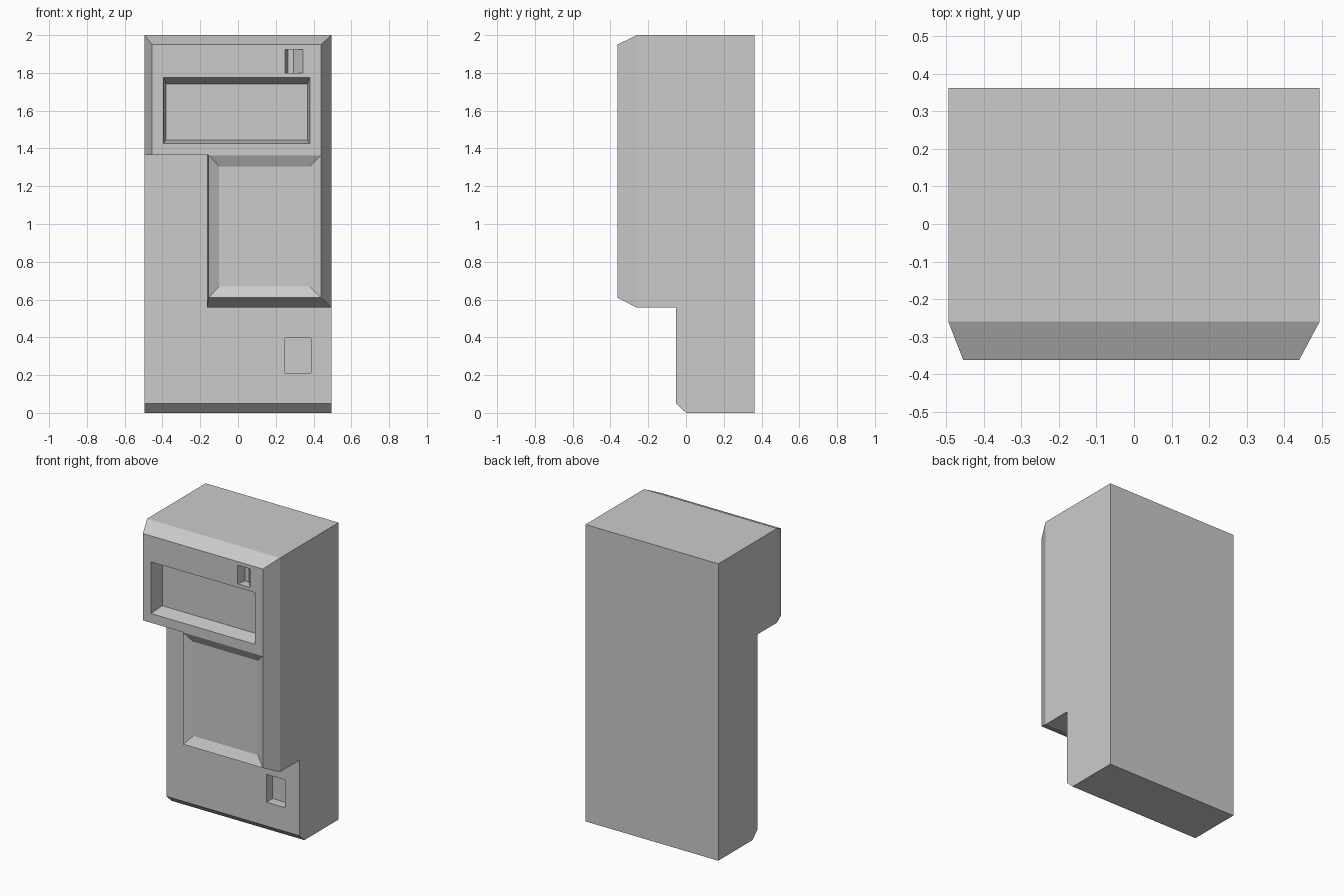
import bpy
import bmesh

if "Cube" in bpy.data.objects:
    bpy.data.objects.remove(bpy.data.objects["Cube"])

BACK, FRONT, HOOD, BODY = 0.363, -0.363, -0.26, -0.053


def loft(name, rings):
    """Solid skinned through matching closed rings of 3D points."""
    bm = bmesh.new()
    loops = [[bm.verts.new(p) for p in ring] for ring in rings]
    n = len(loops[0])
    for a, b in zip(loops, loops[1:]):
        for i in range(n):
            j = (i + 1) % n
            bm.faces.new((a[i], a[j], b[j], b[i]))
    bm.faces.new(loops[0])
    bm.faces.new(loops[-1])
    bmesh.ops.recalc_face_normals(bm, faces=bm.faces)
    mesh = bpy.data.meshes.new(name)
    bm.to_mesh(mesh)
    bm.free()
    obj = bpy.data.objects.new(name, mesh)
    bpy.context.collection.objects.link(obj)
    return obj


def at_y(points, y):
    return [(x, y, z) for x, z in points]


def rect(x0, x1, z0, z1):
    return [(x0, z0), (x1, z0), (x1, z1), (x0, z1)]


def combine(target, tool, operation):
    """Apply a boolean and discard the tool object."""
    tool.hide_render = True
    mod = target.modifiers.new(tool.name, 'BOOLEAN')
    mod.operation = operation
    mod.solver = 'EXACT'
    mod.object = tool
    bpy.context.view_layer.objects.active = target
    bpy.ops.object.modifier_apply(modifier=mod.name)
    bpy.data.objects.remove(tool)


def recess(name, rim, floor, front, depth):
    """Pocket cutter tapering from a rim rectangle to a floor rectangle."""
    return loft(name, [at_y(rect(*rim), front - 0.05),
                       at_y(rect(*rim), front),
                       at_y(rect(*floor), front + depth)])


# Main cabinet: side profile with a chamfered toe
side = [(BACK, 0), (0, 0), (BODY, 0.05), (BODY, 2), (BACK, 2)]
cabinet = loft("cabinet", [[(x, y, z) for y, z in side] for x in (-0.495, 0.495)])

# L-shaped hood and column with a bevelled front
outer = [(-0.495, 1.365), (-0.165, 1.365), (-0.165, 0.557),
         (0.495, 0.557), (0.495, 2), (-0.495, 2)]
inner = [(-0.455, 1.365), (-0.155, 1.365), (-0.155, 0.61),
         (0.44, 0.61), (0.44, 1.95), (-0.455, 1.95)]
hood = loft("hood", [at_y(outer, BODY), at_y(outer, HOOD), at_y(inner, FRONT)])
combine(cabinet, hood, 'UNION')

# Shallow panel, display window and bottom pocket
for cutter in (
    recess("panel_cut", (-0.153, 0.438, 0.612, 1.363),
           (-0.10, 0.38, 0.67, 1.305), FRONT, 0.03),
    recess("window_cut", (-0.395, 0.38, 1.427, 1.775),
           (-0.38, 0.367, 1.445, 1.742), FRONT, 0.10),
    recess("pocket_cut", (0.25, 0.387, 0.21, 0.397),
           (0.25, 0.387, 0.21, 0.397), BODY, 0.065),
    recess("slot_cut", (0.25, 0.345, 1.80, 1.925),
           (0.265, 0.295, 1.80, 1.925), FRONT, 0.06),
):
    combine(cabinet, cutter, 'DIFFERENCE')
